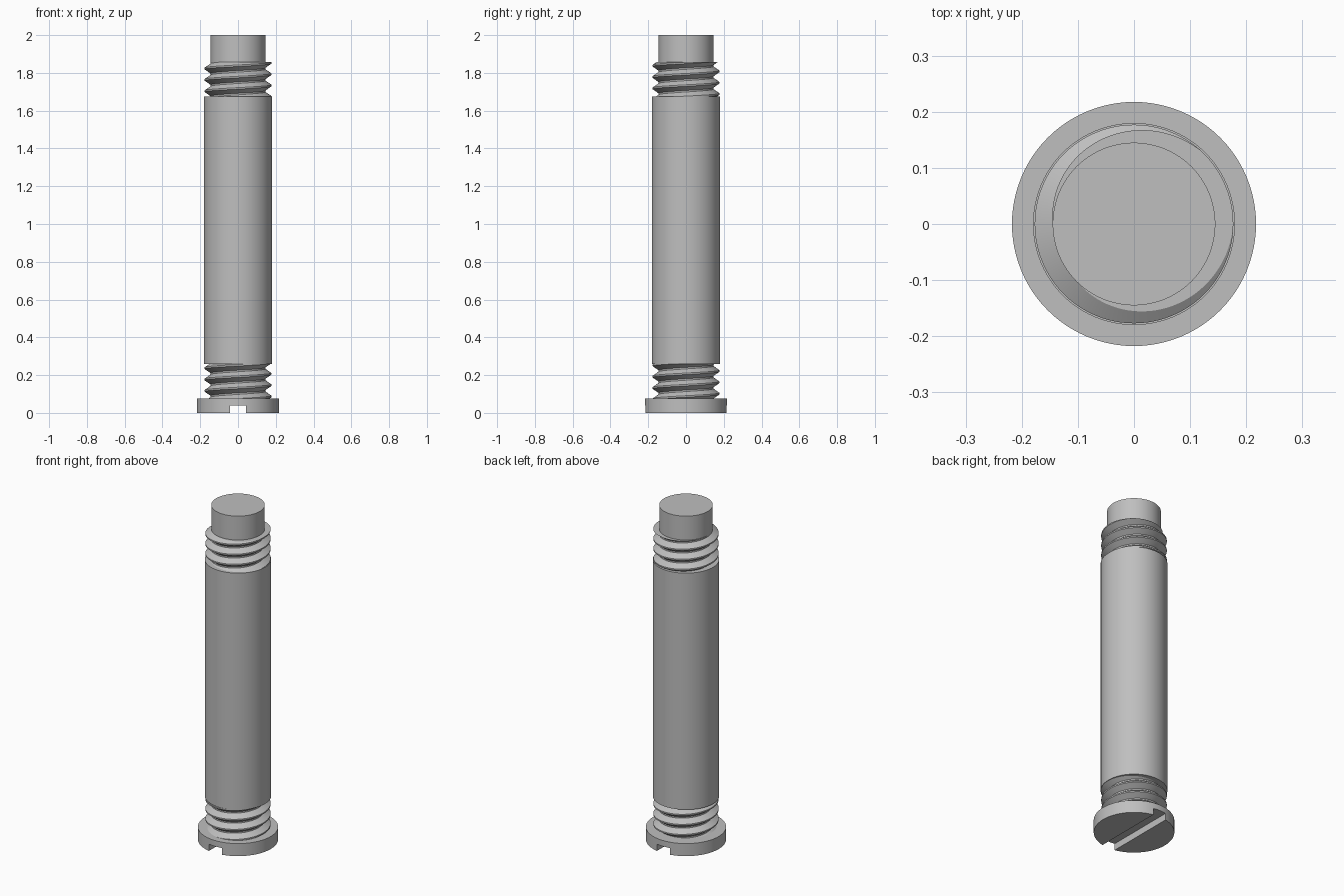
import bpy, bmesh, math
from mathutils import Vector

cube = bpy.data.objects.get("Cube")
if cube:
    bpy.data.objects.remove(cube, do_unlink=True)

SEGMENTS = 96
ROOT, CREST, PITCH = 0.145, 0.177, 0.06

steel = bpy.data.materials.new("plain grey steel")
steel.use_nodes = True
steel.diffuse_color = (0.52, 0.52, 0.52, 1)
steel.node_tree.nodes["Principled BSDF"].inputs["Base Color"].default_value = (0.52, 0.52, 0.52, 1)


def finish(obj):
    """Give a part its material and smooth shading with sharp edges."""
    obj.data.materials.clear()
    obj.data.materials.append(steel)
    bpy.ops.object.select_all(action="DESELECT")
    obj.select_set(True)
    bpy.context.view_layer.objects.active = obj
    bpy.ops.object.shade_smooth_by_angle(angle=math.radians(30))


def cylinder(name, radius, bottom, top):
    bpy.ops.mesh.primitive_cylinder_add(vertices=SEGMENTS, radius=radius, depth=top - bottom,
                                        location=(0, 0, (bottom + top) / 2))
    obj = bpy.context.object
    obj.name = name
    return obj


def thread(name, bottom, top, crest_height):
    """Right-handed helical ridge, trimmed flat at both ends."""
    profile = [(ROOT, -0.026), (CREST, -0.004), (CREST, 0.004),
               (ROOT, 0.026), (ROOT, PITCH - 0.026)]
    first = math.floor((bottom - crest_height) / PITCH - 2) * SEGMENTS
    last = math.ceil((top - crest_height) / PITCH + 2) * SEGMENTS
    bm = bmesh.new()
    previous = None
    for i in range(first, last + 1):
        angle = math.tau * i / SEGMENTS
        rise = crest_height + PITCH * i / SEGMENTS
        row = [bm.verts.new((r * math.cos(angle), r * math.sin(angle), rise + dz))
               for r, dz in profile]
        if previous:
            for k in range(len(row) - 1):
                bm.faces.new((previous[k], row[k], row[k + 1], previous[k + 1]))
        previous = row
    bmesh.ops.remove_doubles(bm, verts=bm.verts[:], dist=0.0002)
    # Trim to length and cap the ends
    for height, direction in ((bottom, -1), (top, 1)):
        geometry = bm.verts[:] + bm.edges[:] + bm.faces[:]
        bmesh.ops.bisect_plane(bm, geom=geometry, dist=0.00001,
                               plane_co=Vector((0, 0, height)),
                               plane_no=Vector((0, 0, direction)), clear_outer=True)
    bmesh.ops.holes_fill(bm, edges=[e for e in bm.edges if e.is_boundary], sides=0)
    bmesh.ops.recalc_face_normals(bm, faces=bm.faces[:])
    mesh = bpy.data.meshes.new(name)
    bm.to_mesh(mesh)
    bm.free()
    obj = bpy.data.objects.new(name, mesh)
    bpy.context.collection.objects.link(obj)
    return obj


# Slotted head
head = cylinder("slotted_head", 0.2175, 0, 0.075)
bpy.ops.mesh.primitive_cube_add(size=1)
cutter = bpy.context.object
cutter.name = "slot_cutter"
cutter.scale = (0.086, 1, 0.08)
cutter.hide_render = True
slot = head.modifiers.new("slot", "BOOLEAN")
slot.operation = "DIFFERENCE"
slot.solver = "EXACT"
slot.object = cutter
bpy.context.view_layer.objects.active = head
bpy.ops.object.modifier_apply(modifier=slot.name)
bpy.data.objects.remove(cutter, do_unlink=True)
finish(head)

# Shank, threads and plain tip
finish(cylinder("shank", 0.18, 0.26, 1.675))
finish(thread("lower_thread", 0.07, 0.265, 0.207))
finish(thread("upper_thread", 1.67, 1.857, 1.853))
finish(cylinder("plain_tip", ROOT, 1.84, 2))
